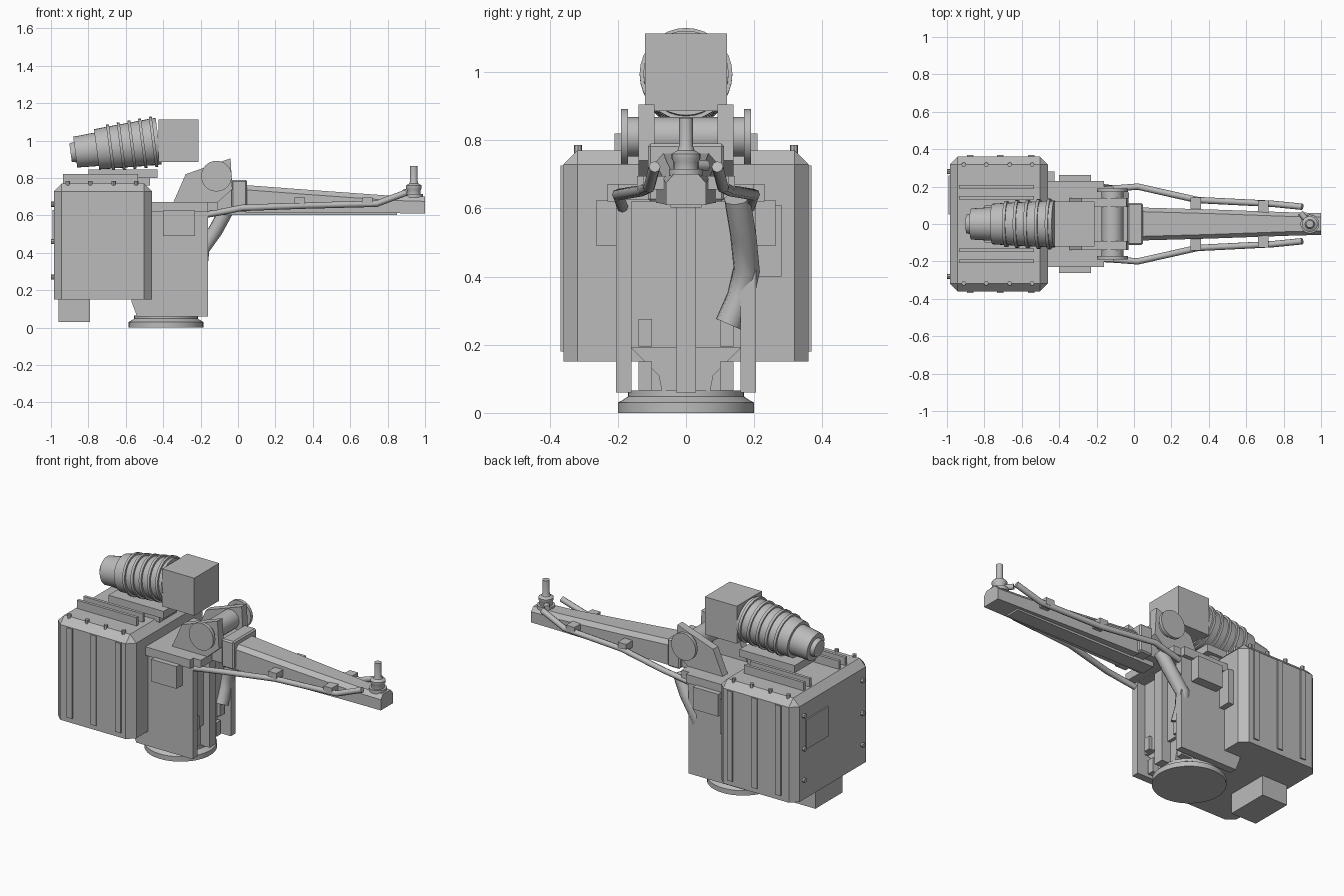
import bpy, bmesh, math
from mathutils import Vector

cube = bpy.data.objects.get("Cube")
if cube:
    bpy.data.objects.remove(cube, do_unlink=True)

grey = bpy.data.materials.new("machine grey")
grey.use_nodes = True
COLOR = (0.5, 0.5, 0.5, 1)
grey.diffuse_color = COLOR
grey.node_tree.nodes["Principled BSDF"].inputs["Base Color"].default_value = COLOR


def finish(name, bm, smooth=False):
    bmesh.ops.recalc_face_normals(bm, faces=bm.faces)
    mesh = bpy.data.meshes.new(name)
    bm.to_mesh(mesh)
    bm.free()
    mesh.materials.append(grey)
    ob = bpy.data.objects.new(name, mesh)
    bpy.context.collection.objects.link(ob)
    if smooth:
        bpy.ops.object.select_all(action='DESELECT')
        ob.select_set(True)
        bpy.context.view_layer.objects.active = ob
        bpy.ops.object.shade_smooth_by_angle(angle=math.radians(35))
    return ob


def box(name, x, y, z, bevel=0):
    """Box from (min, max) ranges."""
    bm = bmesh.new()
    bmesh.ops.create_cube(bm, size=1)
    for v in bm.verts:
        v.co = [r[0] if c < 0 else r[1] for r, c in zip((x, y, z), v.co)]
    if bevel:
        bmesh.ops.bevel(bm, geom=bm.edges[:], offset=bevel, segments=1, affect='EDGES')
    return finish(name, bm)


def prism(name, points, axis, lo, hi):
    """Extrude a profile along x (points are y, z) or y (points are x, z)."""
    bm = bmesh.new()
    place = (lambda p, t: (t, p[0], p[1])) if axis == 'x' else (lambda p, t: (p[0], t, p[1]))
    a = [bm.verts.new(place(p, lo)) for p in points]
    b = [bm.verts.new(place(p, hi)) for p in points]
    bm.faces.new(a)
    bm.faces.new(b)
    for i in range(len(a)):
        j = (i + 1) % len(a)
        bm.faces.new((a[i], a[j], b[j], b[i]))
    return finish(name, bm)


def lathe(name, profile, origin, direction, sides=32):
    """Turn (distance, radius) pairs around an axis, with closed ends."""
    bm = bmesh.new()
    rot = Vector(direction).to_track_quat('Z', 'Y')
    rings = []
    for d, r in profile:
        rings.append([bm.verts.new(Vector(origin) + rot @ Vector(
            (r * math.cos(math.tau * i / sides), r * math.sin(math.tau * i / sides), d)))
            for i in range(sides)])
    for a, b in zip(rings, rings[1:]):
        for i in range(sides):
            j = (i + 1) % sides
            bm.faces.new((a[i], a[j], b[j], b[i]))
    bm.faces.new(rings[0])
    bm.faces.new(rings[-1])
    return finish(name, bm, True)


def rod(name, start, end, radius, sides=32):
    axis = Vector(end) - Vector(start)
    return lathe(name, [(0, radius), (axis.length, radius)], start, axis, sides)


def hose(name, points, radius):
    curve = bpy.data.curves.new(name, 'CURVE')
    curve.dimensions = '3D'
    curve.bevel_depth = radius
    curve.bevel_resolution = 2
    curve.use_fill_caps = True
    spline = curve.splines.new('POLY')
    spline.points.add(len(points) - 1)
    for p, co in zip(spline.points, points):
        p.co = (*co, 1)
    curve.materials.append(grey)
    ob = bpy.data.objects.new(name, curve)
    bpy.context.collection.objects.link(ob)


def span(side, a, b):
    return tuple(sorted((side * a, side * b)))


# Turntable base
lathe("base_disc", [(0, .2), (.03, .2), (.035, .19), (.048, .17), (.065, .17)],
      (-.385, 0, 0), (0, 0, 1), 48)

# Pedestal between two side plates
box("pedestal_core", (-.55, -.21), (-.16, .16), (.19, .63))
prism("pedestal_foot", [(-.07, .06), (.07, .06), (.08, .11), (.16, .19), (-.16, .19), (-.08, .11)],
      'x', -.52, -.23)
box("centre_rib", (-.24, -.17), (-.03, .03), (.06, .62))
box("deck", (-.47, -.16), (-.23, .23), (.62, .672))
box("deck_front", (-.17, -.11), (-.2, .2), (.625, .672))
for s, side in ((1, "left"), (-1, "right")):
    prism(f"side_plate_{side}", [(-.54, .06), (-.16, .06), (-.16, .63), (-.57, .63), (-.57, .14)],
          'y', *span(s, .16, .205))
    box(f"foot_block_{side}", (-.3, -.215), span(s, .1, .14), (.065, .15))
    box(f"core_block_{side}", (-.22, -.19), span(s, .1, .14), (.195, .275))
    box(f"junction_box_{side}", (-.4, -.23), span(s, .2, .262), (.49, .625))
    # Shoulder cheeks and pivot flanges
    prism(f"shoulder_cheek_{side}", [(-.35, .66), (-.28, .82), (-.04, .905), (-.03, .74), (-.12, .66)],
          'y', *span(s, .092, .14))
    rod(f"pivot_flange_{side}", (-.115, s * .17, .81), (-.115, s * .19, .81), .082)
box("tall_connector", (-.47, -.425), (.2, .28), (.4, .61))
rod("pivot_barrel", (-.115, -.175, .81), (-.115, .175, .81), .058)

# Cabinet with chamfered edges
cab = box("cabinet", (-.985, -.46), (-.36, .36), (.15, .77))
bm = bmesh.new()
bm.from_mesh(cab.data)
edges = [e for e in bm.edges if min(v.co.z for v in e.verts) > .7
         or abs(e.verts[0].co.z - e.verts[1].co.z) > .3]
bmesh.ops.bevel(bm, geom=edges, offset=.042, segments=1, affect='EDGES')
bm.to_mesh(cab.data)
bm.free()
box("cabinet_lower_box", (-.96, -.79), (-.13, .13), (.03, .16))
box("rear_panel", (-.993, -.98), (.05, .26), (.45, .63))
for s in (1, -1):
    for x in (-.875, -.715, -.55):
        box("cabinet_rib", (x - .018, x + .018), span(s, .35, .368), (.18, .725))
    for x in (-.91, -.79, -.665, -.545):
        rod("top_bolt", (x, s * .317, .75), (x, s * .317, .785), .012, 8)
    for z in (.27, .46, .66):
        rod("rear_bolt", (-1, s * .28, z), (-.97, s * .28, z), .014, 8)
    for y in (.14, .2):
        box("roof_rail", (-.935, -.535), span(s, y - .009, y + .009), (.76, .82))

# Wrist motor, bellows and head
box("motor_plinth", (-.8, -.43), (-.1, .1), (.8, .845))
box("plinth_foot", (-.75, -.47), (-.08, .08), (.76, .81))
profile = [(0, .05), (.025, .055), (.025, .083), (.14, .09), (.14, .108)]
for i in range(5):
    d = .215 + i * .058
    r = .113 + i * .003
    profile += [(d - .008, r), (d - .008, r + .011), (d + .008, r + .011), (d + .008, r)]
profile.append((.475, .125))
lathe("bellows_motor", profile, (-.895, 0, .935), (.99, 0, .13))
box("head_block", (-.425, -.21), (-.12, .12), (.885, 1.113))

# Tapered arm
box("arm_root", (-.035, .048), (-.112, .112), (.62, .79), .008)
box("arm_root_link", (-.12, -.02), (-.09, .09), (.63, .76))
bm = bmesh.new()
rings = []
for x, w, zb, zt in ((.04, .088, .615, .762), (.4, .078, .615, .735), (.82, .063, .612, .705), (1, .058, .61, .7)):
    half = [(w, zb), (w, zt - .025), (w - .022, zt)]
    outline = half + [(-y, z) for y, z in reversed(half)]
    rings.append([bm.verts.new((x, y, z)) for y, z in outline])
for a, b in zip(rings, rings[1:]):
    for i in range(6):
        j = (i + 1) % 6
        bm.faces.new((a[i], a[j], b[j], b[i]))
bm.faces.new(rings[0])
bm.faces.new(rings[-1])
finish("arm_beam", bm)
box("arm_under_plate", (-.1, .85), (-.045, .045), (.602, .64))

# Hoses and clips beside the arm
for s, side in ((1, "left"), (-1, "right")):
    hose(f"arm_hose_{side}", [(-.19, s * .185, .6), (-.08, s * .192, .62), (.02, s * .2, .64),
         (.34, s * .128, .652), (.74, s * .108, .662), (.9, s * .092, .722)], .017)
    for x, y in ((.33, .125), (.69, .108)):
        box(f"hose_clip_{side}", (x - .028, x + .028), span(s, y - .06, y + .018), (.655, .695))
hose("supply_hose", [(-.06, .15, .63), (-.12, .168, .52), (-.19, .178, .42), (-.2, .16, .34), (-.2, .125, .26)], .04)

# Nozzle on the arm tip
lathe("tip_nozzle", [(0, .05), (.02, .05), (.02, .036), (.04, .036), (.05, .042), (.065, .042),
      (.075, .025), (.09, .02), (.17, .02)], (.94, 0, .695), (0, 0, 1), 24)
rod("tip_branch", (.94, 0, .725), (.89, .06, .725), .016, 12)
